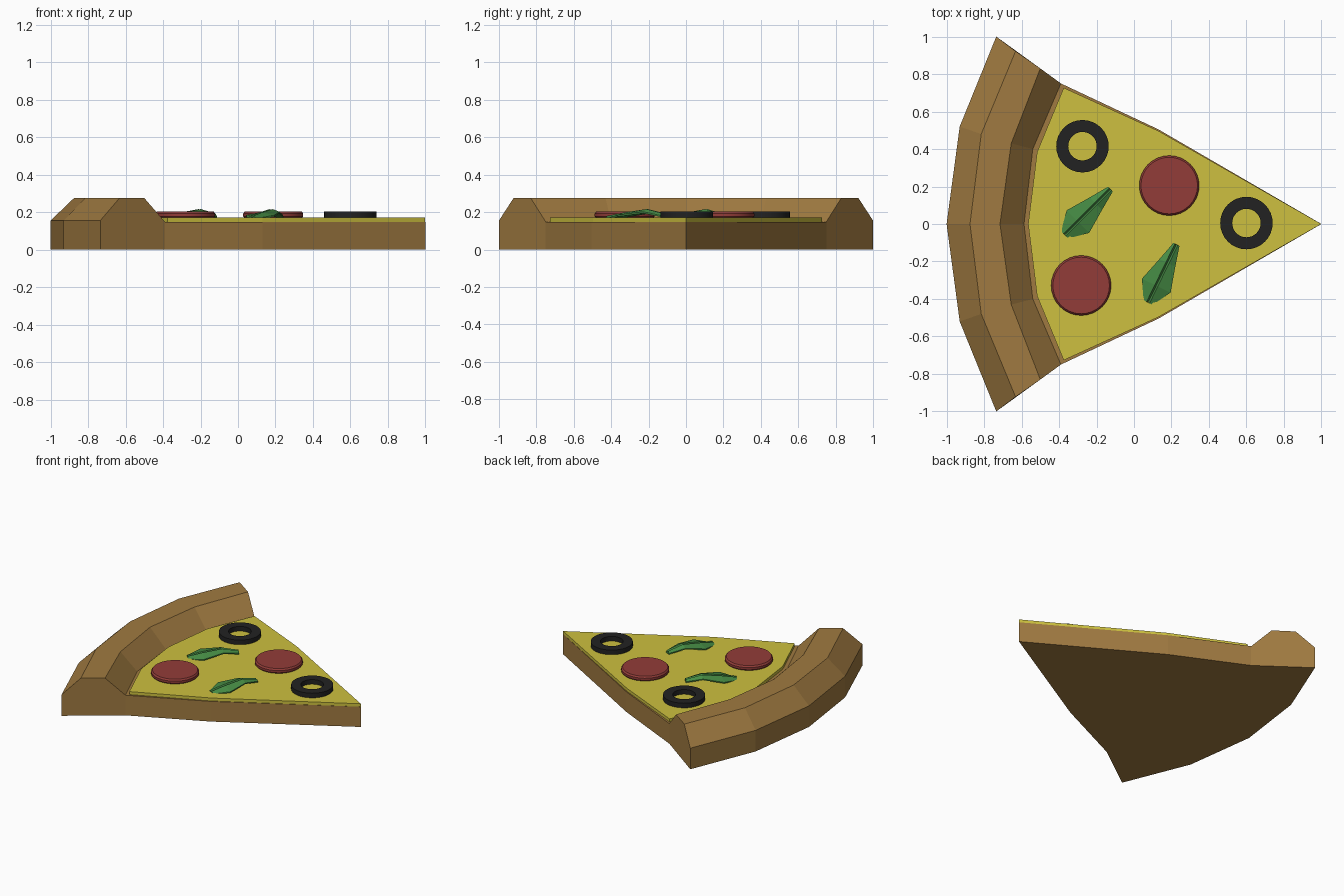
import bpy, bmesh, math
from mathutils import Matrix, Vector

if "Cube" in bpy.data.objects:
    bpy.data.objects.remove(bpy.data.objects["Cube"], do_unlink=True)


def material(name, rgb):
    m = bpy.data.materials.new(name)
    m.use_nodes = True
    m.diffuse_color = (*rgb, 1)
    m.node_tree.nodes["Principled BSDF"].inputs["Base Color"].default_value = (*rgb, 1)
    return m


crust_mat = material("baked_dough", (0.35, 0.195, 0.052))
cheese_mat = material("yellow_cheese", (0.61, 0.53, 0.05))
meat_mat = material("red_sausage", (0.29, 0.046, 0.04))
olive_mat = material("black_olive", (0.016, 0.016, 0.016))
leaf_mat = material("green_leaf", (0.061, 0.26, 0.058))


def finish(bm, name, mat, smooth=False):
    bmesh.ops.recalc_face_normals(bm, faces=bm.faces)
    mesh = bpy.data.meshes.new(name)
    bm.to_mesh(mesh)
    bm.free()
    mesh.materials.append(mat)
    obj = bpy.data.objects.new(name, mesh)
    bpy.context.collection.objects.link(obj)
    if smooth:
        bpy.ops.object.select_all(action="DESELECT")
        obj.select_set(True)
        bpy.context.view_layer.objects.active = obj
        bpy.ops.object.shade_smooth_by_angle(angle=math.radians(30))
    return obj


def loft(name, rings, mat, closed_path=False, smooth=False):
    """Skin closed cross-sections; cap both ends unless the path loops."""
    bm = bmesh.new()
    vs = [[bm.verts.new(p) for p in ring] for ring in rings]
    pairs = list(zip(vs, vs[1:])) + ([(vs[-1], vs[0])] if closed_path else [])
    for a, b in pairs:
        for i in range(len(a)):
            j = (i + 1) % len(a)
            bm.faces.new((a[i], a[j], b[j], b[i]))
    if not closed_path:
        bm.faces.new(vs[0])
        bm.faces.new(vs[-1])
    return finish(bm, name, mat, smooth)


def mirrored(half):
    """Mirror a contour that starts on y = 0 across that line."""
    return [(x, -y) for x, y in reversed(half[1:])] + half


def prism(name, outline, z0, z1, mat):
    return loft(name, [[(x, y, z) for x, y in outline] for z in (z0, z1)], mat)


def disc(name, x, y, profile, mat, sides=32):
    """Spin a closed (radius, height) section about a vertical axis."""
    turns = [2 * math.pi * i / sides for i in range(sides)]
    rings = [[(x + r * math.cos(a), y + r * math.sin(a), z) for r, z in profile] for a in turns]
    return loft(name, rings, mat, closed_path=True, smooth=True)


# Raised crust: four contours swept round the back, from outer wall to inner foot
outer = mirrored([(-1, 0), (-0.93, 0.52), (-0.735, 1)])
ridge_out = mirrored([(-0.875, 0), (-0.815, 0.48), (-0.632, 0.922)])
ridge_in = mirrored([(-0.715, 0), (-0.655, 0.43), (-0.5, 0.83)])
foot = mirrored([(-0.587, 0), (-0.54, 0.4), (-0.39, 0.75)])
crust_path = [(outer, 0), (outer, 0.155), (ridge_out, 0.275),
              (ridge_in, 0.275), (foot, 0.148), (foot, 0)]
loft("crust", [[(*c[i], z) for c, z in crust_path] for i in range(len(outer))], crust_mat)

# Dough base and cheese layer
prism("dough_base", foot + [(0.13, 0.505), (1, 0), (0.13, -0.505)], 0, 0.148, crust_mat)
cheese = mirrored([(-0.565, 0), (-0.517, 0.385), (-0.375, 0.727)])
prism("cheese", cheese + [(0.13, 0.497), (0.999, 0), (0.13, -0.497)], 0.144, 0.17, cheese_mat)

# Sausage slices with chamfered rims
for n, (x, y) in enumerate([(0.188, 0.205), (-0.282, -0.328)], 1):
    bm = bmesh.new()
    layers = [(0.15, 0.165), (0.16, 0.177), (0.16, 0.193), (0.151, 0.204)]
    rings = [[bm.verts.new((x + r * math.cos(a), y + r * math.sin(a), z))
              for a in (2 * math.pi * i / 32 for i in range(32))] for r, z in layers]
    for a, b in zip(rings, rings[1:]):
        for i in range(32):
            j = (i + 1) % 32
            bm.faces.new((a[i], a[j], b[j], b[i]))
    bm.faces.new(rings[0])
    bm.faces.new(rings[-1])
    finish(bm, f"sausage_slice_{n}", meat_mat, smooth=True)

# Olive rings
for n, (x, y) in enumerate([(0.6, 0.005), (-0.275, 0.415)], 1):
    section = [(0.076, 0.168), (0.14, 0.168), (0.14, 0.204), (0.076, 0.204)]
    disc(f"olive_ring_{n}", x, y, section, olive_mat)

# Herb leaves: arched blades with a groove along the middle
stations = [(0, 0.027, 0.18), (0.1, 0.085, 0.198), (0.235, 0.047, 0.216), (0.345, 0.018, 0.192)]
for n, (x, y, deg) in enumerate([(-0.37, -0.058, 45), (0.075, -0.419, 64)], 1):
    place = Matrix.Translation((x, y, 0)) @ Matrix.Rotation(math.radians(deg), 4, "Z")
    rings = []
    for u, w, z in stations:
        low = z - 0.014
        ring = [(u, -w, low), (u, -0.009, z), (u, 0, z - 0.012), (u, 0.009, z),
                (u, w, low), (u, w, low - 0.008), (u, -w, low - 0.008)]
        rings.append([place @ Vector(p) for p in ring])
    loft(f"herb_leaf_{n}", rings, leaf_mat)
